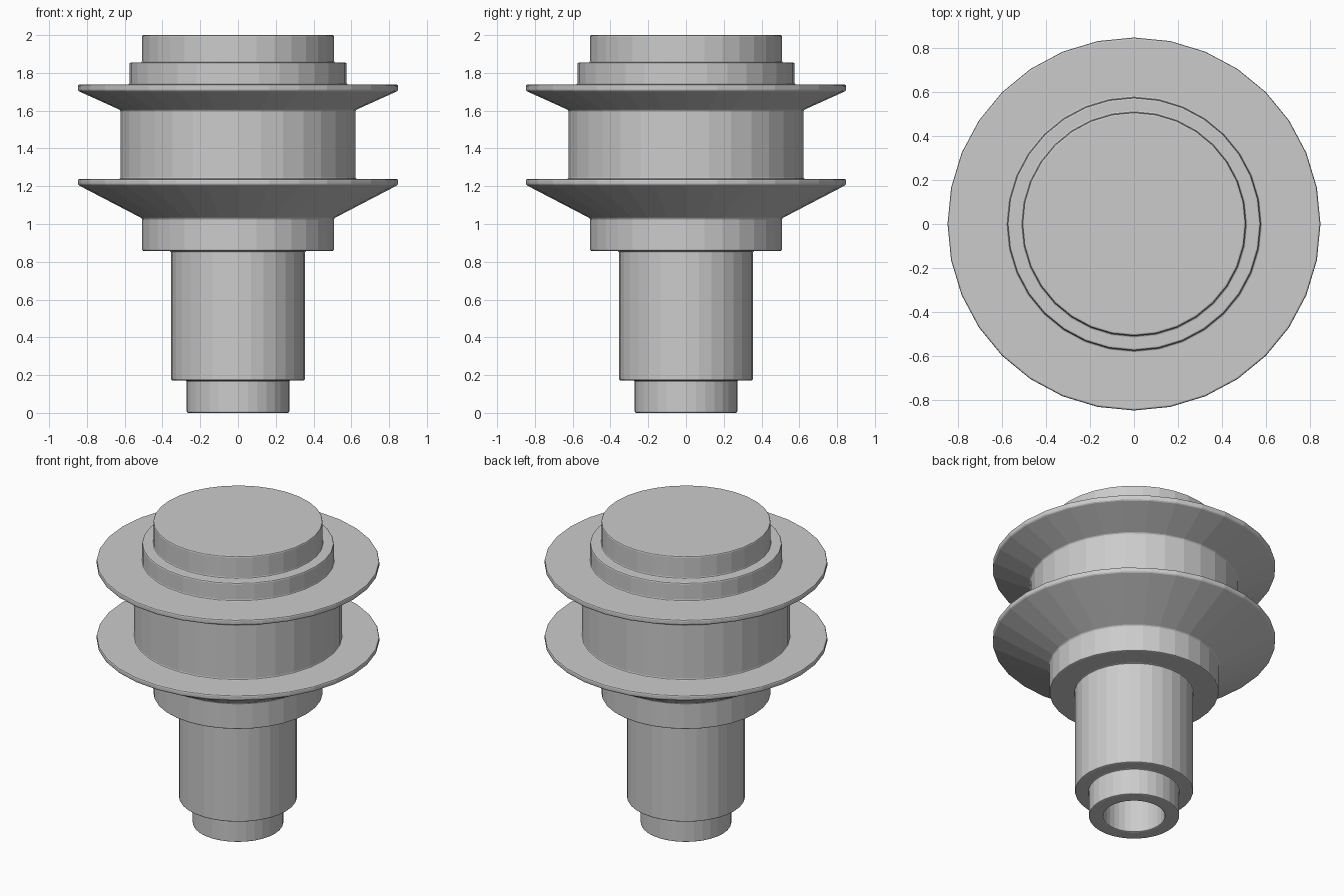
import bpy, bmesh, math

if "Cube" in bpy.data.objects:
    bpy.data.objects.remove(bpy.data.objects["Cube"])

SIDES = 32

# Half section (radius, z) from the blind bore, around the outside, to the top
PROFILE = [
    (0.184, 0.50), (0.184, 0.0),       # bore
    (0.272, 0.0), (0.272, 0.172),      # end stub
    (0.355, 0.172), (0.355, 0.857),    # shaft
    (0.508, 0.857), (0.508, 1.03),     # collar
    (0.848, 1.207), (0.848, 1.238),    # lower flange
    (0.622, 1.238), (0.622, 1.603),    # drum
    (0.848, 1.705), (0.848, 1.738),    # upper flange
    (0.575, 1.738), (0.575, 1.855),    # step
    (0.508, 1.855), (0.508, 2.0),      # cap
]


def lathe(name, profile):
    """Revolve a half section about z and close both ends with flat caps."""
    bm = bmesh.new()
    rings = []
    for r, z in profile:
        rings.append([bm.verts.new((r * math.cos(2 * math.pi * i / SIDES),
                                    r * math.sin(2 * math.pi * i / SIDES), z))
                      for i in range(SIDES)])
    for a, b in zip(rings, rings[1:]):
        for i in range(SIDES):
            j = (i + 1) % SIDES
            bm.faces.new((a[i], a[j], b[j], b[i]))
    bm.faces.new(rings[0][::-1])
    bm.faces.new(rings[-1])
    bmesh.ops.recalc_face_normals(bm, faces=bm.faces[:])
    mesh = bpy.data.meshes.new(name)
    bm.to_mesh(mesh)
    bm.free()
    obj = bpy.data.objects.new(name, mesh)
    bpy.context.collection.objects.link(obj)
    return obj


# Flanged shaft with slightly softened edges
body = lathe("flanged_shaft", PROFILE)
bevel = body.modifiers.new("soft_edges", 'BEVEL')
bevel.width = 0.008
bevel.segments = 2
bevel.limit_method = 'ANGLE'
bevel.angle_limit = math.radians(25)
